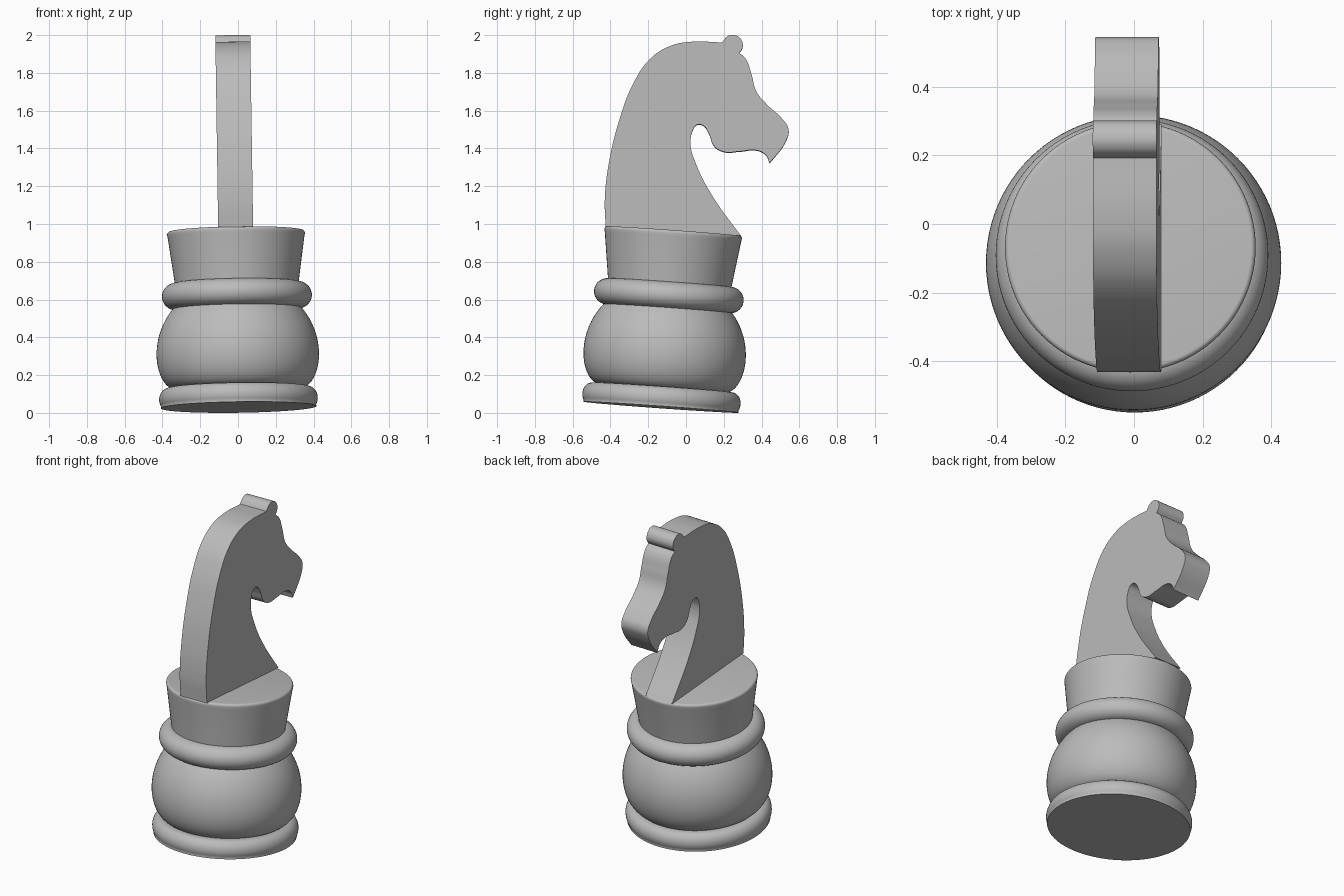
import bpy, bmesh
from math import sin, cos, pi, radians
from mathutils import Matrix

if "Cube" in bpy.data.objects:
    bpy.data.objects.remove(bpy.data.objects["Cube"])

grey = bpy.data.materials.new("plain grey")
grey.use_nodes = True
GREY = (0.5, 0.5, 0.5, 1)
grey.diffuse_color = GREY
grey.node_tree.nodes["Principled BSDF"].inputs["Base Color"].default_value = GREY

# The whole piece leans back and a little sideways
SIDE_LEAN = Matrix.Rotation(radians(-0.85), 4, 'Y')
LEAN = (Matrix.Translation((0.003, -0.133, 0.03)) @ SIDE_LEAN
        @ Matrix.Rotation(radians(-4.07), 4, 'X'))


def smooth(ob, angle=35):
    bpy.ops.object.select_all(action='DESELECT')
    ob.select_set(True)
    bpy.context.view_layer.objects.active = ob
    bpy.ops.object.shade_smooth_by_angle(angle=radians(angle))


def arc(r, z, a, b, start, end, steps=12):
    angles = [radians(start + (end - start) * i / steps) for i in range(steps + 1)]
    return [(r + a * cos(t), z + b * sin(t)) for t in angles]


def lathe(name, profile, sides=96):
    """Turn a radius/height profile around the leaning axis."""
    bm = bmesh.new()
    verts = [bm.verts.new((r, 0, z)) for r, z in profile]
    edges = [bm.edges.new(pair) for pair in zip(verts, verts[1:])]
    bmesh.ops.spin(bm, geom=verts + edges, cent=(0, 0, 0), axis=(0, 0, 1),
                   angle=2 * pi, steps=sides, use_merge=True)
    bmesh.ops.remove_doubles(bm, verts=bm.verts, dist=1e-5)
    bmesh.ops.recalc_face_normals(bm, faces=bm.faces)
    me = bpy.data.meshes.new(name)
    bm.to_mesh(me)
    bm.free()
    ob = bpy.data.objects.new(name, me)
    bpy.context.collection.objects.link(ob)
    me.materials.append(grey)
    ob.matrix_world = LEAN
    smooth(ob)


# Turned pedestal
lathe("foot", [(0, 0), (0.412, 0)] + arc(0.37, 0.045, 0.05, 0.06, -35, 90) + [(0.34, 0.105)])
lathe("belly", arc(0.33, 0.28, 0.1, 0.18, -80, 0) + arc(0.049, 0.28, 0.381, 0.381, 0, 40)[1:])
lathe("collar", arc(0.325, 0.592, 0.072, 0.07, -90, 90, 20))
lathe("crown", [(0.327, 0.655), (0.362, 0.905)] + arc(0.351, 0.92, 0.014, 0.015, 0, 90, 6)
      + [(0, 0.935)])

# Horse head outline as side-view points; each run ends at a sharp corner
RUNS = [
    [(-0.425, 0.985), (-0.43, 1.13), (-0.405, 1.34), (-0.35, 1.56), (-0.283, 1.735),
     (-0.193, 1.87), (-0.087, 1.94), (0.02, 1.963), (0.192, 1.96)],
    arc(0.247, 1.946, 0.054, 0.054, 150, -50, 6),
    [(0.315, 1.875), (0.347, 1.79), (0.373, 1.70), (0.43, 1.63), (0.51, 1.555),
     (0.543, 1.50), (0.53, 1.44), (0.442, 1.32)],
    [(0.426, 1.36), (0.378, 1.388), (0.283, 1.383), (0.204, 1.38), (0.15, 1.41),
     (0.122, 1.475), (0.095, 1.517), (0.06, 1.525), (0.034, 1.49), (0.024, 1.42),
     (0.056, 1.31), (0.135, 1.155), (0.29, 0.937)],
]
points = [p for run in RUNS for p in run]
corners = {RUNS[0][0]} | {run[-1] for run in RUNS}

curve = bpy.data.curves.new("horse_head", 'CURVE')
curve.dimensions = '2D'
curve.fill_mode = 'BOTH'
curve.extrude = 0.0925
curve.resolution_u = 8
spline = curve.splines.new('BEZIER')
spline.bezier_points.add(len(points) - 1)
spline.use_cyclic_u = True
for bp, (y, z) in zip(spline.bezier_points, points):
    bp.co = (y, z, 0)
    kind = 'VECTOR' if (y, z) in corners else 'AUTO'
    bp.handle_left_type = bp.handle_right_type = kind

head = bpy.data.objects.new("horse_head", curve)
bpy.context.collection.objects.link(head)
curve.materials.append(grey)
# Stand the flat outline up so that it faces sideways, then lean it
STAND = Matrix(((0, 0, 1, 0), (1, 0, 0, 0), (0, 1, 0, 0), (0, 0, 0, 1)))
head.matrix_world = Matrix.Translation((0.002, 0, 0)) @ SIDE_LEAN @ STAND
bpy.ops.object.select_all(action='DESELECT')
head.select_set(True)
bpy.context.view_layer.objects.active = head
bpy.ops.object.convert(target='MESH')
head = bpy.context.view_layer.objects.active

# Weld the rims so that the slab is one closed surface
bm = bmesh.new()
bm.from_mesh(head.data)
bmesh.ops.remove_doubles(bm, verts=bm.verts, dist=1e-5)
bmesh.ops.recalc_face_normals(bm, faces=bm.faces)
bm.to_mesh(head.data)
bm.free()
smooth(head)
